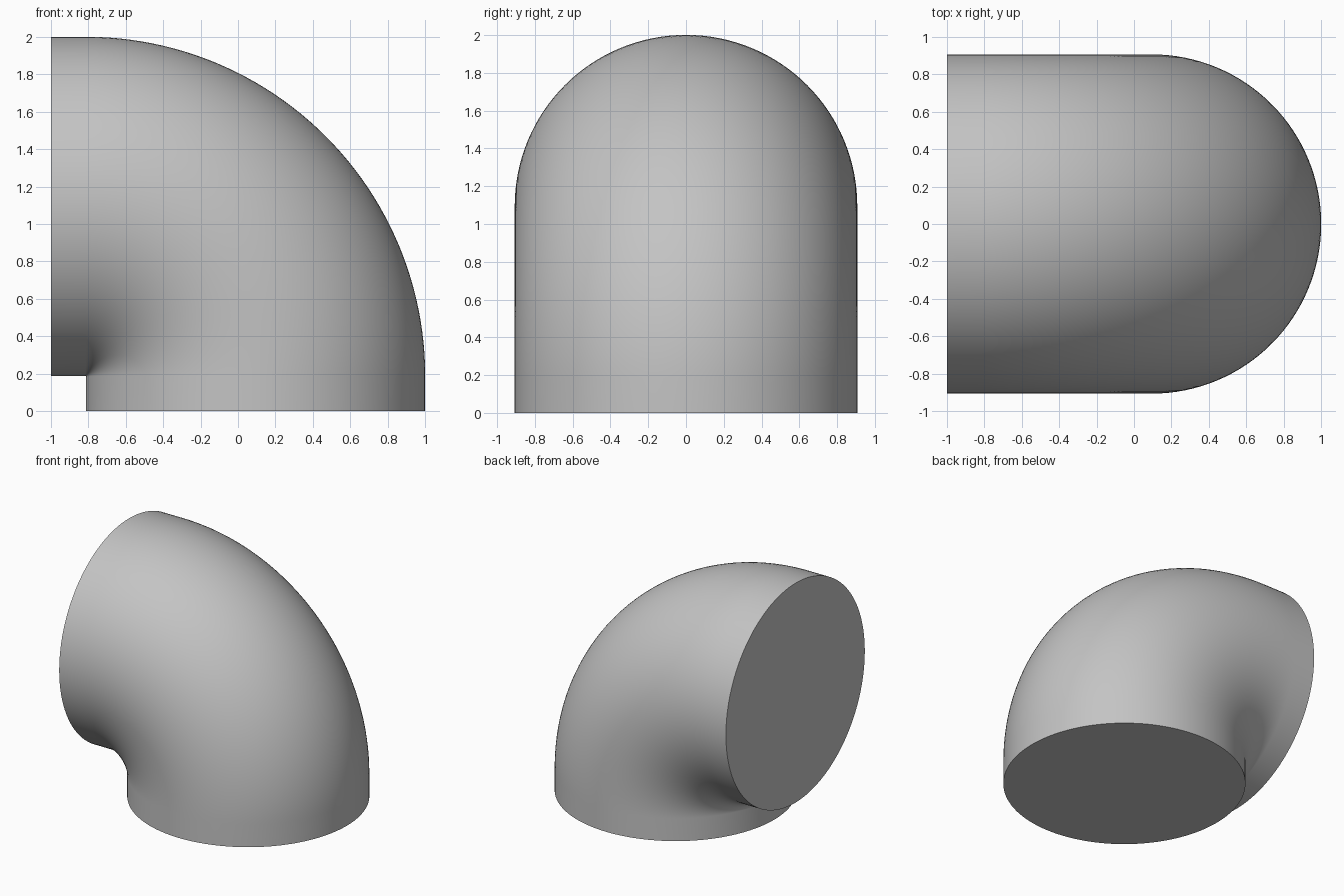
import bpy
import bmesh
import math
from mathutils import Matrix, Vector

cube = bpy.data.objects.get("Cube")
if cube:
    bpy.data.objects.remove(cube, do_unlink=True)

RADIUS = 0.907
STUB = 0.185                      # straight collar at each end
PIVOT = Vector((STUB - 1, 0, STUB))
GAP = 0.002                       # tiny inner bend radius
SIDES, STEPS = 128, 48

grey = bpy.data.materials.new("grey")
grey.use_nodes = True
colour = (0.55, 0.55, 0.55, 1)
grey.diffuse_color = colour
grey.node_tree.nodes["Principled BSDF"].inputs["Base Color"].default_value = colour

# Stations along the pipe: bottom collar, quarter bend, side collar
centre = Matrix.Translation((RADIUS + GAP, 0, 0))
stations = [Matrix.Translation(PIVOT - Vector((0, 0, STUB))) @ centre]
for i in range(STEPS + 1):
    turn = Matrix.Rotation(-math.pi / 2 * i / STEPS, 4, 'Y')
    stations.append(Matrix.Translation(PIVOT) @ turn @ centre)
stations.append(Matrix.Translation((-STUB, 0, 0)) @ stations[-1])

# Sweep a circle through the stations
bm = bmesh.new()
rings = []
for frame in stations:
    ring = []
    for k in range(SIDES):
        a = math.tau * k / SIDES
        ring.append(bm.verts.new(frame @ Vector((RADIUS * math.cos(a), RADIUS * math.sin(a), 0))))
    rings.append(ring)
for low, high in zip(rings, rings[1:]):
    for k in range(SIDES):
        n = (k + 1) % SIDES
        bm.faces.new((low[k], low[n], high[n], high[k]))

# Flat end caps
bm.faces.new(rings[0][::-1])
bm.faces.new(rings[-1])

mesh = bpy.data.meshes.new("pipe_elbow")
bm.to_mesh(mesh)
bm.free()
mesh.materials.append(grey)
elbow = bpy.data.objects.new("pipe_elbow", mesh)
bpy.context.collection.objects.link(elbow)

bpy.ops.object.select_all(action='DESELECT')
elbow.select_set(True)
bpy.context.view_layer.objects.active = elbow
bpy.ops.object.shade_smooth_by_angle(angle=math.radians(35))
